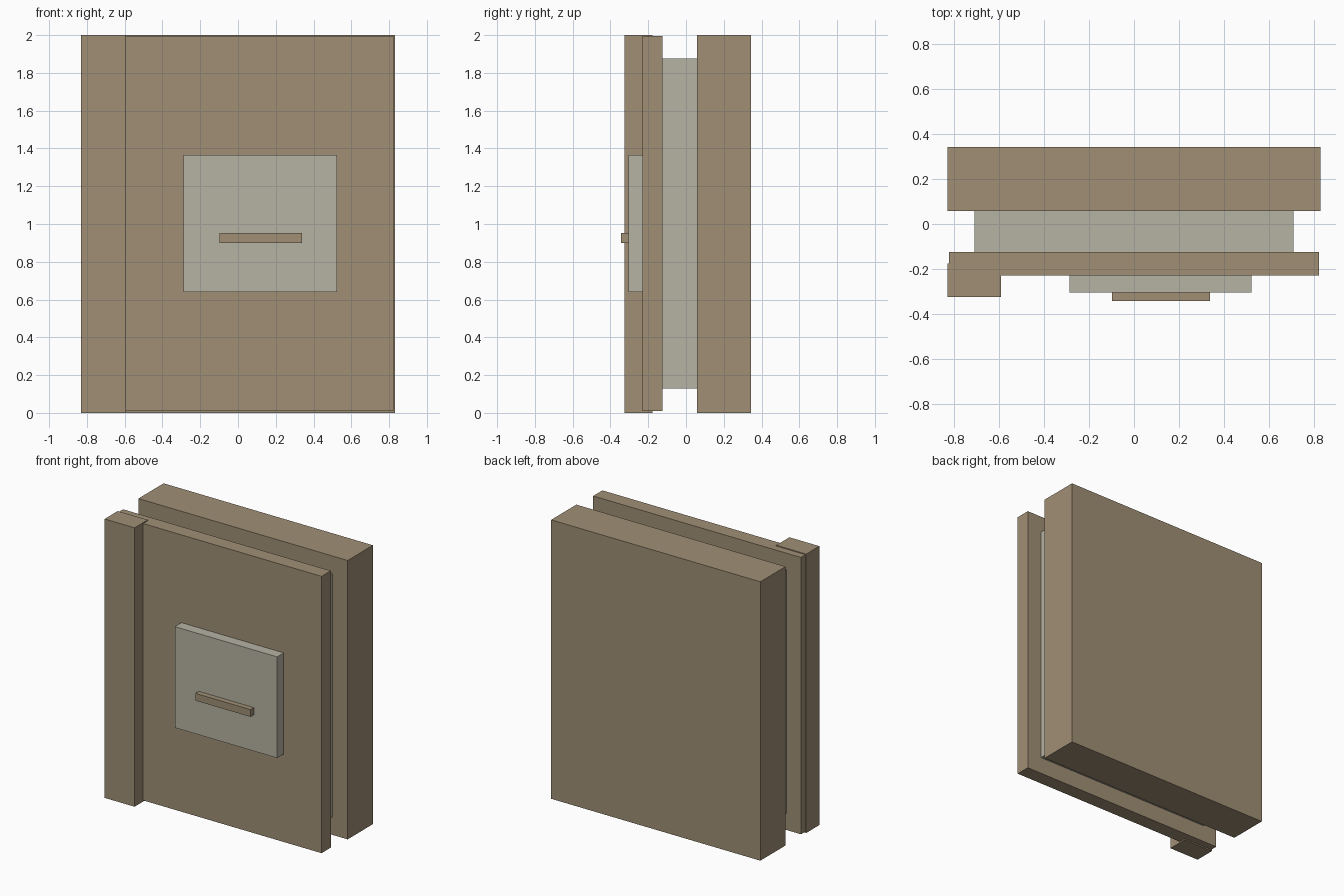
import bpy
from mathutils import Vector

cube = bpy.data.objects.get("Cube")
if cube:
    bpy.data.objects.remove(cube, do_unlink=True)


def material(name, rgb):
    mat = bpy.data.materials.new(name)
    mat.use_nodes = True
    mat.diffuse_color = (*rgb, 1)
    mat.node_tree.nodes["Principled BSDF"].inputs["Base Color"].default_value = (*rgb, 1)
    return mat


def box(name, xs, ys, zs, mat):
    """Box spanning the given x, y and z ranges."""
    low, high = map(Vector, zip(xs, ys, zs))
    bpy.ops.mesh.primitive_cube_add(size=1, location=(low + high) / 2)
    obj = bpy.context.object
    obj.name = name
    obj.scale = high - low
    bpy.ops.object.transform_apply(location=False, rotation=False, scale=True)
    obj.data.materials.append(mat)
    return obj


tan = material("tan brown", (0.35, 0.273, 0.178))
grey = material("warm pale grey", (0.468, 0.451, 0.366))

# Back cover, inner block and front cover
box("back_cover", (-0.83, 0.83), (0.057, 0.343), (0, 2), tan)
box("inner_block", (-0.71, 0.71), (-0.125, 0.057), (0.13, 1.875), grey)
box("front_cover", (-0.824, 0.824), (-0.23, -0.125), (0.009, 1.994), tan)

# Upright strip along the front edge
box("edge_strip", (-0.83, -0.592), (-0.326, -0.177), (0, 2), tan)

# Label plate with its raised bar
box("label_plate", (-0.288, 0.524), (-0.305, -0.23), (0.64, 1.365), grey)
box("label_bar", (-0.099, 0.339), (-0.343, -0.305), (0.9, 0.952), tan)
